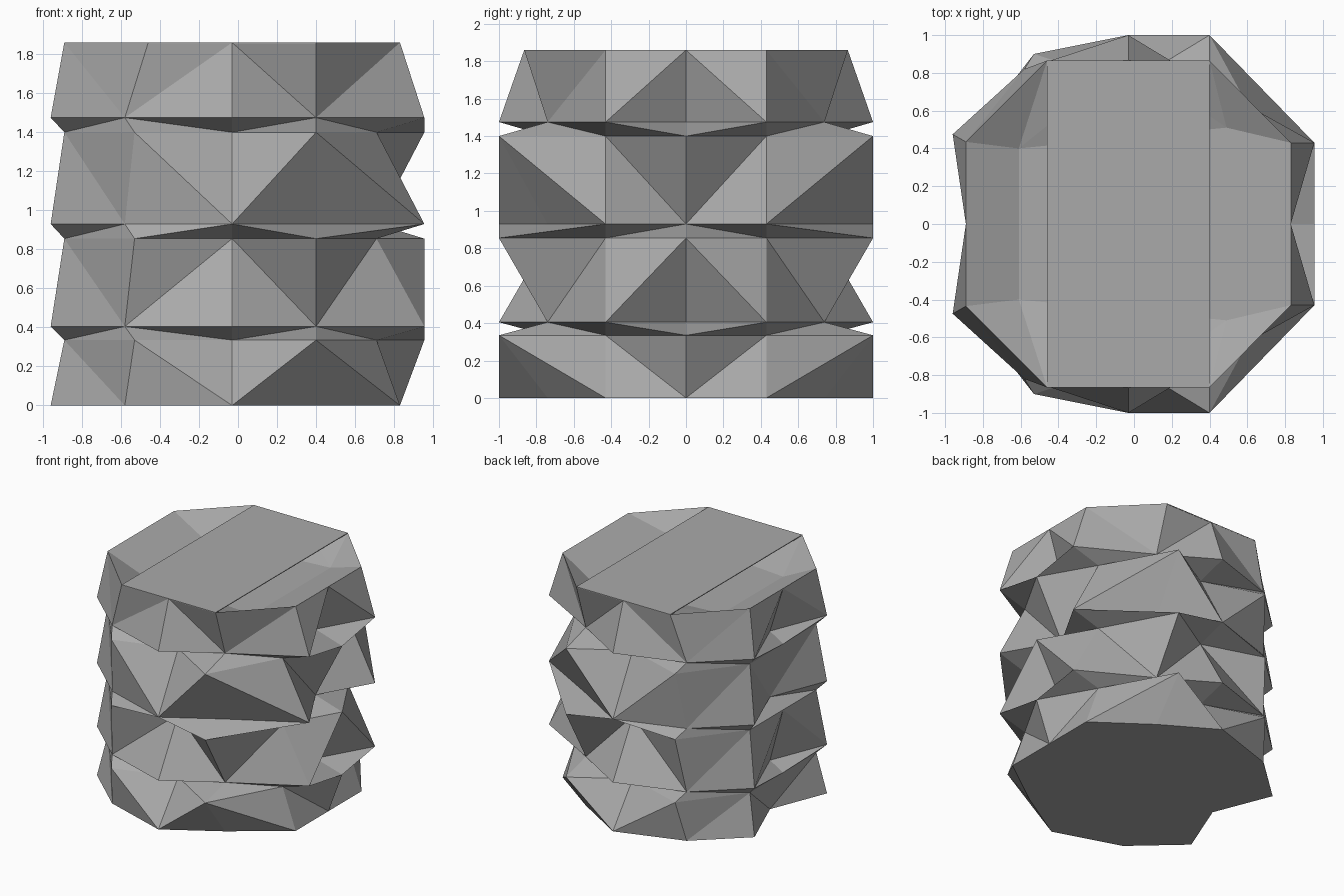
import bpy
import bmesh

cube = bpy.data.objects.get("Cube")
if cube:
    bpy.data.objects.remove(cube, do_unlink=True)

grey = bpy.data.materials.new("plain_grey")
grey.use_nodes = True
colour = (0.40, 0.40, 0.40, 1)
grey.diffuse_color = colour
grey.node_tree.nodes["Principled BSDF"].inputs["Base Color"].default_value = colour

# Half outlines, running from the front middle round to the side middle
LOWER_RIGHT = [(-.03, -1), (.40, -.74), (.955, -.43), (.71, 0)]
LOWER_LEFT = [(-.03, -1), (-.58, -.82), (-.96, -.475), (-.77, 0)]
UPPER_RIGHT = [(-.03, -.74), (.40, -1), (.71, -.43), (.955, 0)]
UPPER_LEFT = [(-.03, -.74), (-.53, -.90), (-.89, -.435), (-.89, 0)]
RIM_RIGHT = [(-.03, -.865), (.40, -.865), (.83, -.43), (.83, 0)]
RIM_LEFT = [(-.03, -.865), (-.46, -.865), (-.89, -.435), (-.89, 0)]
BASE_RIGHT = LOWER_RIGHT[:2] + RIM_RIGHT[2:]

LOW_Z = [0, .405, .93, 1.475]
HIGH_Z = [.335, .855, 1.40, 1.86]
# Which upper corner each fold starts from, for even and odd bands
FOLDS_RIGHT = [(1, 1, 2), (0, 2, 3)]
FOLDS_LEFT = [(1, 2, 2), (0, 2, 3)]

bm = bmesh.new()


def face(points):
    return bm.faces.new([bm.verts.new(p) for p in points])


def at(outline, z):
    return [(x, y, z) for x, y in outline]


def folded_band(lower, upper, folds):
    """Join two outlines with triangles, creased along the chosen diagonals."""
    for i, start in enumerate(folds):
        a, b, c, d = lower[i], lower[i + 1], upper[i], upper[i + 1]
        if start == i:
            face((a, b, c))
            face((b, d, c))
        else:
            face((a, b, d))
            face((a, d, c))


# Folded walls: four tall bands with narrow tucked strips between them
sides = [(LOWER_RIGHT, UPPER_RIGHT, RIM_RIGHT, BASE_RIGHT, FOLDS_RIGHT),
         (LOWER_LEFT, UPPER_LEFT, RIM_LEFT, LOWER_LEFT, FOLDS_LEFT)]
for lower, upper, rim, base, folds in sides:
    for k in range(4):
        low = at(base if k == 0 else lower, LOW_Z[k])
        high = at(rim if k == 3 else upper, HIGH_Z[k])
        folded_band(low, high, folds[k % 2])
        if k:
            folded_band(low, at(upper, HIGH_Z[k - 1]), folds[k % 2])

# Flat underside
face(at(BASE_RIGHT[::-1] + LOWER_LEFT[1:], 0))

# Sunken floor inside the top rim
c0, c, a, a0 = at(RIM_RIGHT, 1.86)
_, cl, al, al0 = at(RIM_LEFT, 1.86)
b, b0 = (.49, -.51, 1.73), (.49, 0, 1.73)
bl, bl0 = (-.61, -.40, 1.73), (-.61, 0, 1.73)
for points in [(a0, a, b, b0), (a, c, b), (c, c0, b), (c0, bl, b), (c0, cl, bl),
               (cl, al, bl), (al, al0, bl0, bl), (b, bl, bl0, b0)]:
    face(points)

# Mirror front to back and weld
copy = bmesh.ops.duplicate(bm, geom=bm.verts[:] + bm.edges[:] + bm.faces[:])
for v in copy["geom"]:
    if isinstance(v, bmesh.types.BMVert):
        v.co.y = -v.co.y
bmesh.ops.remove_doubles(bm, verts=bm.verts[:], dist=0.0005)
bmesh.ops.recalc_face_normals(bm, faces=bm.faces[:])


def add_object(name, source):
    mesh = bpy.data.meshes.new(name)
    source.to_mesh(mesh)
    source.free()
    mesh.materials.append(grey)
    obj = bpy.data.objects.new(name, mesh)
    bpy.context.collection.objects.link(obj)
    return obj


add_object("folded_body", bm)

# Rectangular top plate
plate = bmesh.new()
bmesh.ops.create_cube(plate, size=1)
for v in plate.verts:
    v.co = (v.co.x * .86 - .03, v.co.y * 1.73, 1.857 + v.co.z * .006)
add_object("top_plate", plate)
